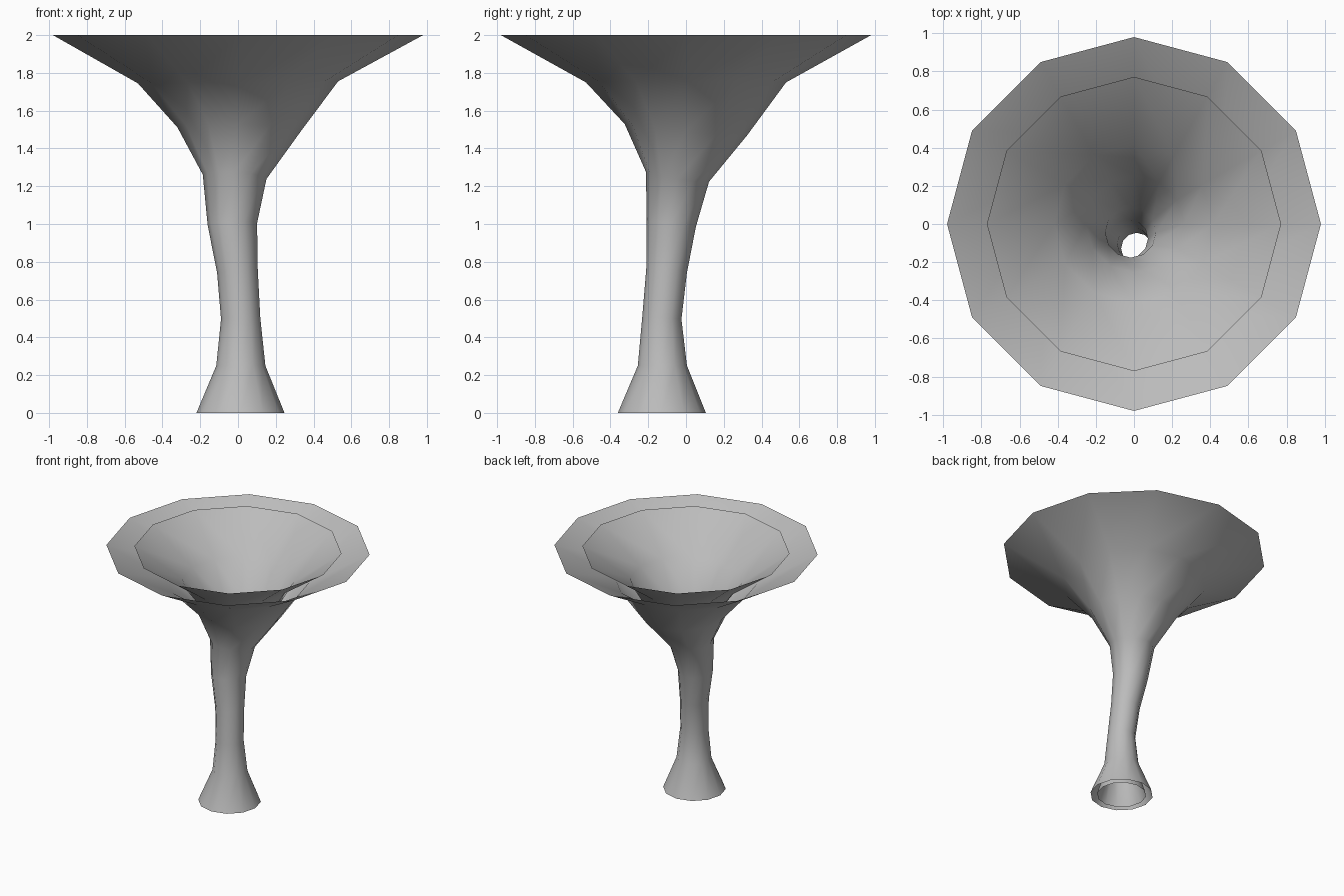
import bpy, bmesh, math
from mathutils import Vector

SIDES = 12

cube = bpy.data.objects.get("Cube")
if cube:
    bpy.data.objects.remove(cube, do_unlink=True)

gray = bpy.data.materials.new("neutral gray")
gray.use_nodes = True
color = (0.5, 0.5, 0.5, 1)
gray.diffuse_color = color
gray.node_tree.nodes["Principled BSDF"].inputs["Base Color"].default_value = color

# Winding centre line, evenly spaced in height: (x, y, radius)
STATIONS = [
    (0.013, -0.128, 0.233), (0.015, -0.125, 0.13), (0.014, -0.128, 0.104),
    (-0.003, -0.103, 0.108), (-0.03, -0.078, 0.131), (-0.018, -0.045, 0.169),
    (0.005, 0.0, 0.326), (0.0, 0.0, 0.53), (0.0, 0.0, 0.98),
]
STEP = 0.25
centers = [Vector((x, y, i * STEP)) for i, (x, y, r) in enumerate(STATIONS)]


def build_shell(name, scale, inward):
    """Loft an open tube whose rings stand square to the centre line."""
    bm = bmesh.new()
    rings = []
    last = len(centers) - 1
    for i, center in enumerate(centers):
        if 0 < i < last:
            axis = (centers[i + 1] - centers[i - 1]).normalized()
        else:
            axis = Vector((0, 0, 1))
        turn = Vector((0, 0, 1)).rotation_difference(axis)
        radius = STATIONS[i][2] * scale
        ring = []
        for k in range(SIDES):
            a = math.tau * k / SIDES
            spoke = Vector((math.cos(a), math.sin(a), 0)) * radius
            ring.append(bm.verts.new(center + turn @ spoke))
        rings.append(ring)
    for low, high in zip(rings, rings[1:]):
        for k in range(SIDES):
            n = (k + 1) % SIDES
            face = bm.faces.new((low[k], low[n], high[n], high[k]))
            face.smooth = True
            if inward:
                face.normal_flip()
    mesh = bpy.data.meshes.new(name)
    bm.to_mesh(mesh)
    bm.free()
    mesh.materials.append(gray)
    obj = bpy.data.objects.new(name, mesh)
    bpy.context.collection.objects.link(obj)
    return obj


# Two nested open funnels
build_shell("outer_funnel", 1.0, False)
build_shell("inner_funnel", 0.787, True)
